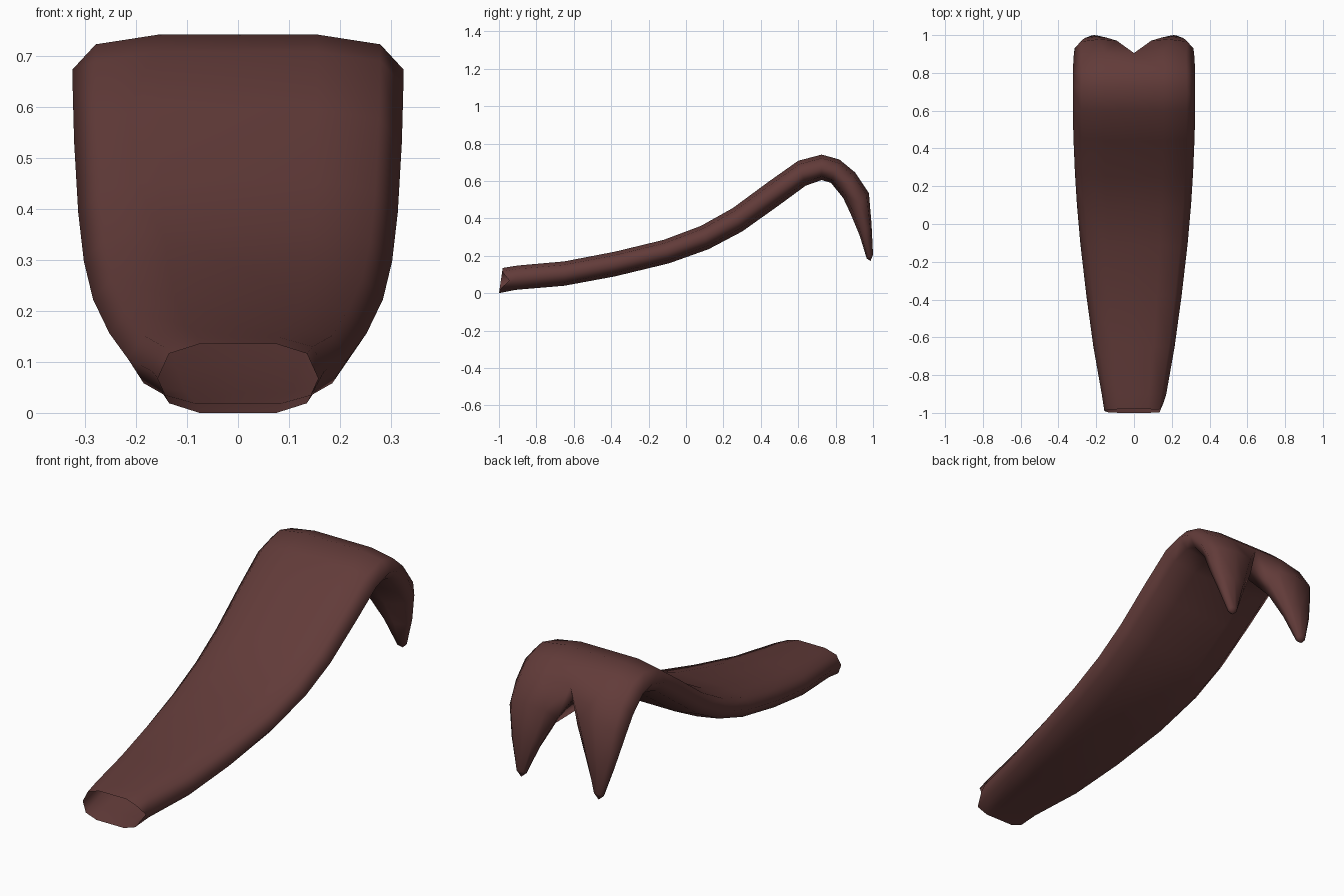
import bpy, bmesh
from mathutils import Vector

if "Cube" in bpy.data.objects:
    bpy.data.objects.remove(bpy.data.objects["Cube"])

mat = bpy.data.materials.new("dark reddish brown")
mat.diffuse_color = (0.122, 0.044, 0.041, 1)
mat.use_nodes = True
mat.node_tree.nodes["Principled BSDF"].inputs["Base Color"].default_value = mat.diffuse_color

# body stations: top y, top z, bottom y, bottom z, half width
stations = [
    (-0.98, 0.135, -1.00, 0.000, 0.157),
    (-0.90, 0.148, -0.91, 0.018, 0.170),
    (-0.65, 0.170, -0.65, 0.040, 0.215),
    (-0.38, 0.222, -0.38, 0.090, 0.252),
    (-0.12, 0.285, -0.09, 0.160, 0.284),
    (0.08, 0.360, 0.12, 0.235, 0.302),
    (0.25, 0.455, 0.30, 0.330, 0.313),
    (0.44, 0.595, 0.49, 0.465, 0.321),
    (0.60, 0.708, 0.64, 0.575, 0.324),
    (0.725, 0.741, 0.725, 0.605, 0.324),
    (0.82, 0.715, 0.775, 0.590, 0.323),
    (0.905, 0.645, 0.840, 0.510, 0.321)]

# claw stations: top y, top z, bottom y, bottom z, inner x, outer x
claw = [
    (0.978, 0.535, 0.880, 0.425, 0.055, 0.315),
    (0.992, 0.370, 0.928, 0.310, 0.125, 0.282),
    (1.000, 0.205, 0.966, 0.186, 0.188, 0.236)]

# rounded flat cross-section (across, up)
half = [(0, -1), (.48, -1), (.86, -.72), (1, 0), (.86, .72), (.48, 1), (0, 1)]
section = half + [(-x, v) for x, v in half[-2:0:-1]]
claw_section = [(-.72, -.85), (0, -1), (.75, -.75), (1, 0),
                (.75, .75), (0, 1), (-.72, .85), (-1, 0)]


def point(st, x, v):
    """Point between the bottom (v=-1) and top (v=1) lines of a station."""
    t = (v + 1) / 2
    return Vector((x, st[2] + (st[0] - st[2]) * t, st[3] + (st[1] - st[3]) * t))


def bridge(bm, a, b):
    n = len(a)
    for i in range(n):
        bm.faces.new((a[i], a[(i + 1) % n], b[(i + 1) % n], b[i]))


bm = bmesh.new()

# curved flat tube with an open end
rings = [[bm.verts.new(point(s, u * s[4], v)) for u, v in section] for s in stations]
rings[0][3].co.y += 0.045
for a, b in zip(rings, rings[1:]):
    bridge(bm, a, b)

# the last ring splits in two at a crotch and each half runs into a claw
last = rings[-1]
crotch = bm.verts.new(point(stations[-1], 0, 0))
for side, start in ((1, last[0:7]), (-1, [last[0]] + last[:5:-1])):
    prev = start + [crotch]
    for s in claw:
        mid, w = (s[4] + s[5]) / 2, (s[5] - s[4]) / 2
        ring = [bm.verts.new(point(s, side * (mid + u * w), v)) for u, v in claw_section]
        bridge(bm, prev, ring)
        prev = ring
    tip = bm.verts.new((side * 0.212, 0.986, 0.172))
    for i in range(8):
        bm.faces.new((prev[i], prev[(i + 1) % 8], tip))

bmesh.ops.recalc_face_normals(bm, faces=bm.faces)
for f in bm.faces:
    f.smooth = True
me = bpy.data.meshes.new("two_clawed_limb")
bm.to_mesh(me)
bm.free()
me.materials.append(mat)
obj = bpy.data.objects.new("two_clawed_limb", me)
bpy.context.collection.objects.link(obj)
